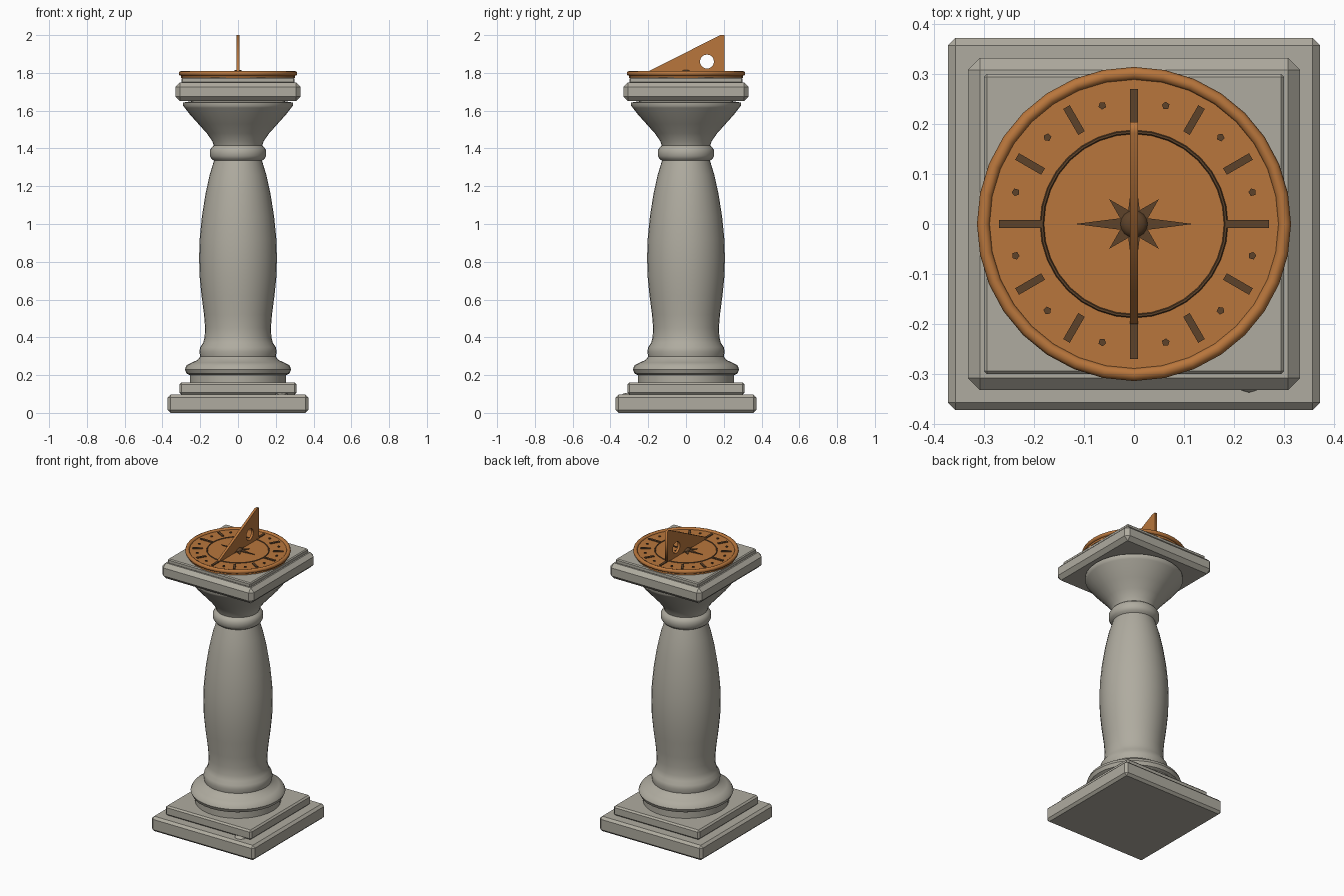
import bpy, bmesh, math
from mathutils import Matrix

if "Cube" in bpy.data.objects:
    bpy.data.objects.remove(bpy.data.objects["Cube"])


def material(name, rgb):
    m = bpy.data.materials.new(name)
    m.diffuse_color = (*rgb, 1)
    m.use_nodes = True
    m.node_tree.nodes["Principled BSDF"].inputs["Base Color"].default_value = m.diffuse_color
    return m


STONE = material("stone", (0.43, 0.41, 0.35))
COPPER = material("copper", (0.48, 0.18, 0.045))
DARK = material("dark_bronze", (0.11, 0.055, 0.023))


def finish(name, bm, mat, smooth=None):
    bmesh.ops.recalc_face_normals(bm, faces=bm.faces)
    me = bpy.data.meshes.new(name)
    bm.to_mesh(me)
    bm.free()
    me.materials.append(mat)
    ob = bpy.data.objects.new(name, me)
    bpy.context.collection.objects.link(ob)
    if smooth:
        bpy.ops.object.select_all(action='DESELECT')
        ob.select_set(True)
        bpy.context.view_layer.objects.active = ob
        bpy.ops.object.shade_smooth_by_angle(angle=math.radians(smooth))
    return ob


def slab(name, half, z0, z1, bevel):
    bm = bmesh.new()
    m = Matrix.Translation((0, 0, (z0 + z1) / 2)) @ Matrix.Diagonal((half * 2, half * 2, z1 - z0, 1))
    bmesh.ops.create_cube(bm, size=1, matrix=m)
    bmesh.ops.bevel(bm, geom=bm.edges[:], offset=bevel, segments=1, affect='EDGES')
    return finish(name, bm, STONE)


def lathe(name, profile, mat, n=32, closed=False, smooth=40):
    """Revolve (radius, z) points around z."""
    bm = bmesh.new()
    rings = [[bm.verts.new((r * math.cos(2 * math.pi * i / n), r * math.sin(2 * math.pi * i / n), z))
              for i in range(n)] for r, z in profile]
    pairs = list(zip(rings, rings[1:]))
    if closed:
        pairs.append((rings[-1], rings[0]))
    else:
        bm.faces.new(rings[0])
        bm.faces.new(rings[-1])
    for a, b in pairs:
        for i in range(n):
            j = (i + 1) % n
            bm.faces.new((a[i], a[j], b[j], b[i]))
    return finish(name, bm, mat, smooth)


def ring(name, major, minor, z, mat, n, m):
    pts = [(major + minor * math.cos(2 * math.pi * k / m), z + minor * math.sin(2 * math.pi * k / m))
           for k in range(m)]
    return lathe(name, pts, mat, n, True, 50)


# Stone plinth, step and capital slabs
slab("plinth", 0.372, 0.0, 0.097, 0.015)
slab("plinth_step", 0.31, 0.097, 0.16, 0.01)
slab("capital_slab", 0.332, 1.65, 1.75, 0.024)
slab("dial_bed", 0.30, 1.745, 1.775, 0.006)

# Turned baluster column
lathe("column", [
    (0.255, 0.155), (0.255, 0.20), (0.272, 0.208), (0.282, 0.23), (0.272, 0.252), (0.245, 0.266),
    (0.215, 0.28), (0.2, 0.298), (0.205, 0.325), (0.2, 0.348), (0.185, 0.37), (0.177, 0.40), (0.174, 0.45),
    (0.18, 0.52), (0.193, 0.62), (0.203, 0.72), (0.206, 0.82), (0.203, 0.92), (0.191, 1.04),
    (0.172, 1.16), (0.15, 1.26), (0.127, 1.335), (0.14, 1.345), (0.149, 1.36), (0.149, 1.39),
    (0.14, 1.405), (0.128, 1.415), (0.137, 1.44), (0.165, 1.48), (0.21, 1.53), (0.255, 1.58),
    (0.282, 1.615), (0.29, 1.625), (0.29, 1.643), (0.22, 1.655)], STONE)

# Small moss lump on the plinth
bm = bmesh.new()
bmesh.ops.create_icosphere(bm, subdivisions=2, radius=1, matrix=Matrix.Translation((0.23, -0.305, 0.097))
                           @ Matrix.Diagonal((0.035, 0.032, 0.01, 1)))
finish("moss_lump", bm, STONE, 60)

# Dial plate with raised rim and hour circle
TOP = 1.799
lathe("dial_plate", [(0.302, 1.772), (0.302, TOP)], COPPER)
ring("dial_rim", 0.301, 0.013, 1.797, COPPER, 32, 8)
ring("hour_circle", 0.184, 0.004, TOP, DARK, 32, 6)

# Hour bars (longer at the quarters) and half-hour dots
bars, dots = bmesh.new(), bmesh.new()
for k in range(12):
    r0 = 0.185 if k % 3 == 0 else 0.21
    rot = Matrix.Rotation(math.radians(30 * k), 4, 'Z')
    bmesh.ops.create_cube(bars, size=1, matrix=rot @ Matrix.Translation(((r0 + 0.27) / 2, 0, TOP + 0.001))
                          @ Matrix.Diagonal((0.27 - r0, 0.015, 0.008, 1)))
    rot = Matrix.Rotation(math.radians(30 * k + 15), 4, 'Z')
    bmesh.ops.create_cone(dots, cap_ends=True, segments=5, radius1=0.008, radius2=0.008, depth=0.008,
                          matrix=rot @ Matrix.Translation((0.245, 0, TOP + 0.001)))
finish("hour_bars", bars, DARK)
finish("half_hour_dots", dots, DARK)

# Eight-pointed compass star
bm = bmesh.new()
outline = []
for k in range(16):
    r = 0.03 if k % 2 else (0.118 if k % 4 == 0 else 0.07)
    a = math.pi * k / 8
    outline.append(bm.verts.new((r * math.cos(a), r * math.sin(a), TOP - 0.002)))
face = bm.faces.new(outline)
ext = bmesh.ops.extrude_face_region(bm, geom=[face])
for v in ext["geom"]:
    if isinstance(v, bmesh.types.BMVert):
        v.co.z = TOP + 0.004
finish("compass_star", bm, DARK)

# Central boss
lathe("centre_boss", [(0.028, TOP - 0.002), (0.027, TOP + 0.006), (0.02, TOP + 0.013),
                      (0.01, TOP + 0.017)], DARK, 16, smooth=60)

# Gnomon: triangular fin with a round hole
cu = bpy.data.curves.new("gnomon", 'CURVE')
cu.dimensions = '2D'
cu.fill_mode = 'BOTH'
cu.extrude = 0.008
fin = [(-0.2, TOP - 0.002), (0.204, TOP - 0.002), (0.204, 2.0), (0.182, 2.0), (-0.2, 1.808)]
hole = [(0.111 + 0.037 * math.cos(math.pi * k / 10), 1.86 + 0.037 * math.sin(math.pi * k / 10)) for k in range(20)]
for pts in (fin, hole):
    sp = cu.splines.new('POLY')
    sp.points.add(len(pts) - 1)
    for p, (u, v) in zip(sp.points, pts):
        p.co = (u, v, 0, 1)
    sp.use_cyclic_u = True
ob = bpy.data.objects.new("gnomon", cu)
bpy.context.collection.objects.link(ob)
# curve x -> world y, curve y -> world z
ob.matrix_world = Matrix(((0, 0, 1, 0), (1, 0, 0, 0), (0, 1, 0, 0), (0, 0, 0, 1)))
bpy.ops.object.select_all(action='DESELECT')
ob.select_set(True)
bpy.context.view_layer.objects.active = ob
bpy.ops.object.convert(target='MESH')
gn = bpy.context.view_layer.objects.active
gn.data.materials.clear()
gn.data.materials.append(COPPER)
